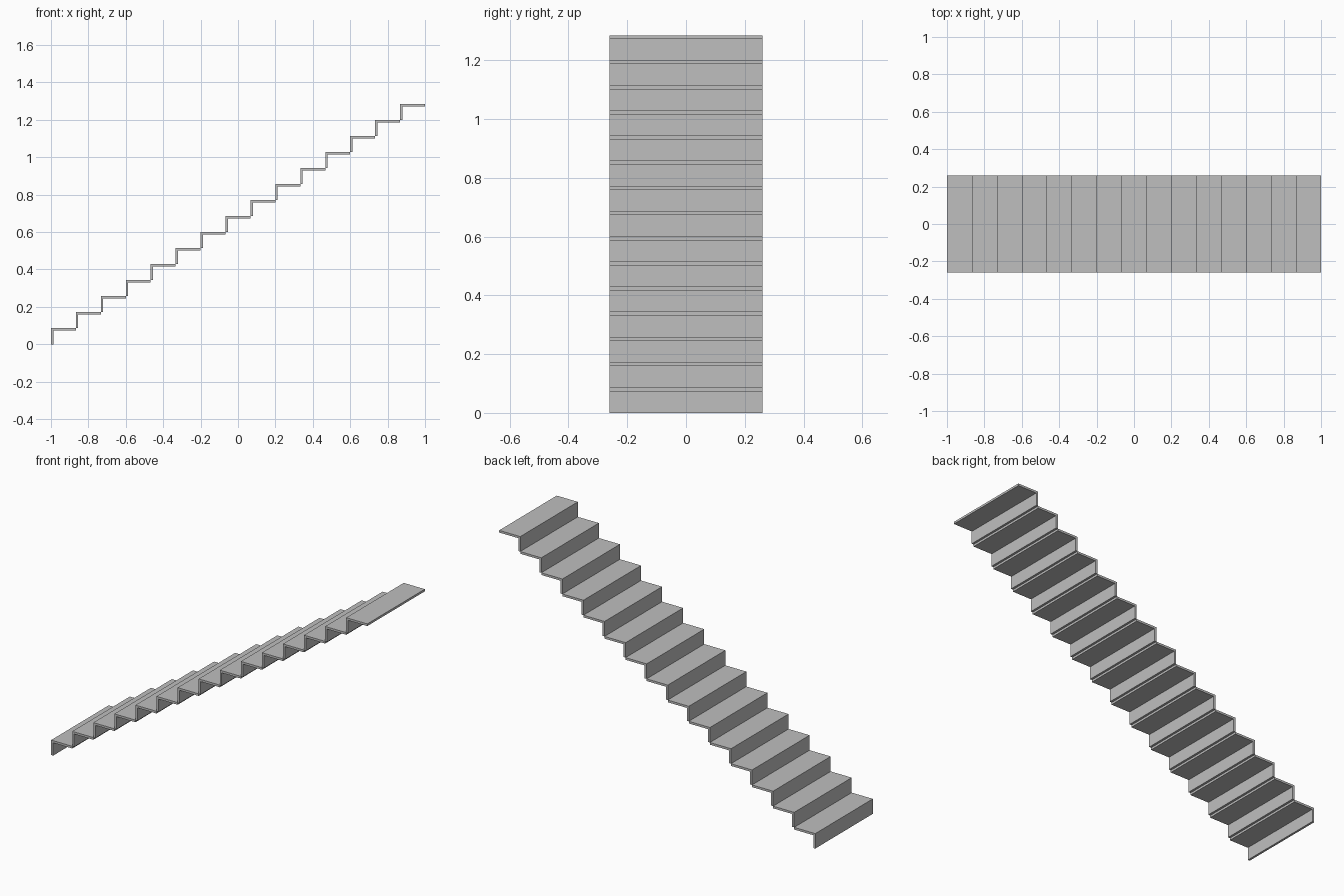
import bpy
import bmesh

cube = bpy.data.objects.get("Cube")
if cube:
    bpy.data.objects.remove(cube, do_unlink=True)

STEPS = 15
RUN = 2 / STEPS
RISE = 1.285 / STEPS
THICK = 0.0125
HALF_WIDTH = 0.26

# Single plain grey finish
grey = bpy.data.materials.new("light grey")
grey.use_nodes = True
colour = (0.52, 0.52, 0.52, 1)
grey.diffuse_color = colour
grey.node_tree.nodes["Principled BSDF"].inputs["Base Color"].default_value = colour

# One step: an L-shaped riser and tread profile, extruded across the width
profile = [(0, 0), (THICK, 0), (THICK, RISE - THICK),
           (RUN, RISE - THICK), (RUN, RISE), (0, RISE)]
bm = bmesh.new()
side = bm.faces.new([bm.verts.new((x - 1, -HALF_WIDTH, z)) for x, z in profile])
extruded = bmesh.ops.extrude_face_region(bm, geom=[side], use_keep_orig=True)
bmesh.ops.translate(
    bm, vec=(0, 2 * HALF_WIDTH, 0),
    verts=[v for v in extruded["geom"] if isinstance(v, bmesh.types.BMVert)])
bmesh.ops.recalc_face_normals(bm, faces=bm.faces)
mesh = bpy.data.meshes.new("stair_steps")
bm.to_mesh(mesh)
bm.free()
mesh.materials.append(grey)
stairs = bpy.data.objects.new("stair_steps", mesh)
bpy.context.collection.objects.link(stairs)

# Repeat the step up the flight
flight = stairs.modifiers.new("flight", "ARRAY")
flight.count = STEPS
flight.use_relative_offset = False
flight.use_constant_offset = True
flight.constant_offset_displace = (RUN, 0, RISE)
